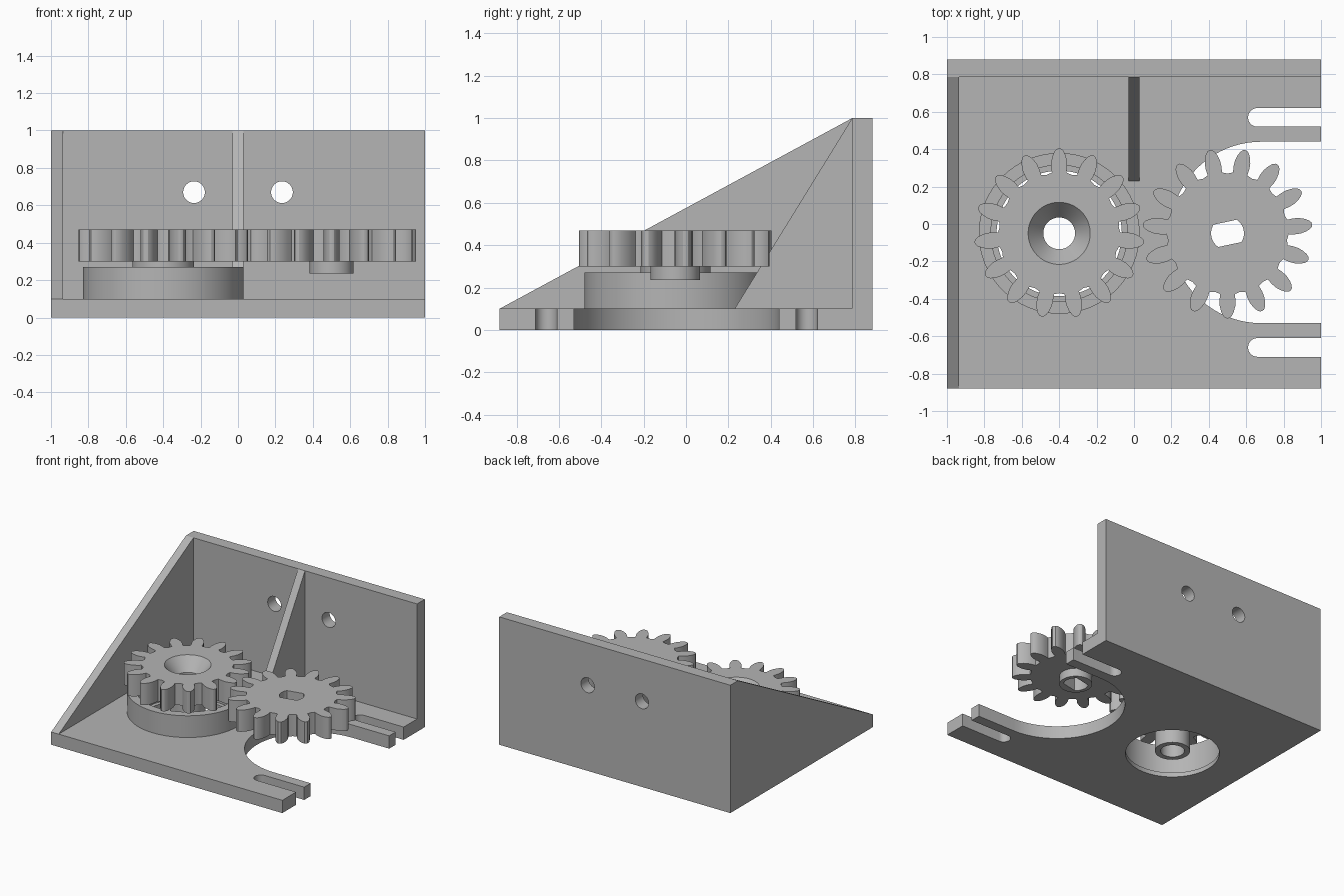
import bpy, bmesh
from math import sin, cos, pi, radians, tau
from mathutils import Matrix

cube = bpy.data.objects.get("Cube")
if cube:
    bpy.data.objects.remove(cube, do_unlink=True)

grey = bpy.data.materials.new("plain grey")
grey.use_nodes = True
tone = (0.46, 0.46, 0.46, 1)
grey.diffuse_color = tone
grey.node_tree.nodes["Principled BSDF"].inputs["Base Color"].default_value = tone


def finish(name, bm):
    bmesh.ops.recalc_face_normals(bm, faces=bm.faces)
    mesh = bpy.data.meshes.new(name)
    bm.to_mesh(mesh)
    bm.free()
    mesh.materials.append(grey)
    obj = bpy.data.objects.new(name, mesh)
    bpy.context.collection.objects.link(obj)
    return obj


def prism(name, outline, low, high, axis="z"):
    """Extrude a 2D outline along an axis."""
    place = {"z": lambda a, b, c: (a, b, c),
             "y": lambda a, b, c: (a, c, b),
             "x": lambda a, b, c: (c, a, b)}[axis]
    bm = bmesh.new()
    face = bm.faces.new([bm.verts.new(place(a, b, low)) for a, b in outline])
    top = bmesh.ops.extrude_face_region(bm, geom=[face], use_keep_orig=True)
    start, end = place(0, 0, low), place(0, 0, high)
    shift = [e - s for s, e in zip(start, end)]
    bmesh.ops.translate(bm, vec=shift,
                        verts=[v for v in top["geom"] if isinstance(v, bmesh.types.BMVert)])
    return finish(name, bm)


def lathe(name, profile, centre):
    """Turn a closed (radius, z) profile about a vertical axis."""
    bm = bmesh.new()
    verts = [bm.verts.new((r, 0, z)) for r, z in profile]
    edges = [bm.edges.new((v, verts[i - 1])) for i, v in enumerate(verts)]
    bmesh.ops.spin(bm, geom=verts + edges, cent=(0, 0, 0), axis=(0, 0, 1),
                   angle=tau, steps=64, use_merge=False)
    bmesh.ops.remove_doubles(bm, verts=bm.verts, dist=0.0001)
    bmesh.ops.dissolve_degenerate(bm, edges=bm.edges, dist=0.0001)
    bmesh.ops.transform(bm, matrix=Matrix.Translation((*centre, 0)), verts=bm.verts)
    return finish(name, bm)


def arc(centre, r, start, end, steps):
    angles = [radians(start + (end - start) * i / steps) for i in range(steps + 1)]
    return [(centre[0] + r * cos(a), centre[1] + r * sin(a)) for a in angles]


def circle(centre, r):
    return arc(centre, r, 0, 360, 64)[:-1]


def cut(obj, cutter):
    mod = obj.modifiers.new("cut", "BOOLEAN")
    mod.operation = "DIFFERENCE"
    mod.solver = "EXACT"
    mod.object = cutter
    bpy.context.view_layer.objects.active = obj
    bpy.ops.object.modifier_apply(modifier=mod.name)


def gear_outline(centre, first_angle, teeth=15):
    flank = [(0.327, 0.039), (0.36, 0.043), (0.39, 0.042), (0.42, 0.034),
             (0.44, 0.024), (0.452, 0.012)]
    points = []
    for t in range(teeth):
        mid = radians(first_angle) + tau * t / teeth
        tooth = [(r, -w / r) for r, w in flank] + [(0.455, 0)]
        tooth += [(r, w / r) for r, w in reversed(flank)]
        tooth.append((0.32, pi / teeth))
        points += [(centre[0] + r * cos(mid + a), centre[1] + r * sin(mid + a))
                   for r, a in tooth]
    return points


W, D, IN, BACK, T = 1.0, 0.88, -0.935, 0.785, 0.1
bearing_at, motor_at = (-0.4, -0.05), (0.5, -0.05)
cutters = []

# Base plate with motor cutout and two open slots
outline = [(IN, -D), (W, -D), (W, -0.71)]
outline += arc((0.66, -0.66), 0.05, 270, 90, 16)
outline += [(W, -0.61), (W, -0.53)]
outline += arc((0.68, -0.045), 0.485, 270, 90, 40)
outline += [(W, 0.44), (W, 0.52)]
outline += arc((0.66, 0.57), 0.05, 270, 90, 16)
outline += [(W, 0.62), (W, BACK), (IN, BACK)]
base = prism("base_plate", outline, 0, T)

# Back wall with two mounting holes
wall = prism("back_wall", [(-W, 0), (W, 0), (W, 1), (-W, 1)], BACK, D, "y")
for side in (-1, 1):
    hole = prism("hole_cutter", circle((side * 0.235, 0.67), 0.058), 0.6, 1, "y")
    cutters.append(hole)
    cut(wall, hole)

# Side gusset and middle rib
prism("side_gusset", [(-D, 0), (BACK, 0), (BACK, 1), (-D, T)], -W, IN, "x")
prism("middle_rib", [(0.23, T), (BACK, T), (BACK, 1)], -0.03, 0.03, "x")

# Bearing housing: stepped pocket through the ring and the base
ring = prism("bearing_ring", circle(bearing_at, 0.43), T, 0.27)
pocket = lathe("pocket_cutter", [(0, -0.1), (0.335, -0.1), (0.335, 0.035),
                                 (0.365, 0.035), (0.365, 0.4), (0, 0.4)], bearing_at)
cutters.append(pocket)
cut(base, pocket)
cut(ring, pocket)

# Driven gear with countersunk bore and stepped hub
driven = prism("driven_gear", gear_outline(bearing_at, 90), 0.3, 0.47)
bore = lathe("bore_cutter", [(0, 0.2), (0.085, 0.2), (0.085, 0.37), (0.166, 0.47),
                             (0.166, 0.6), (0, 0.6)], bearing_at)
cutters.append(bore)
cut(driven, bore)
lathe("driven_gear_hub", [(0.085, 0.02), (0.125, 0.02), (0.125, 0.265),
                          (0.165, 0.265), (0.165, 0.3), (0.085, 0.3)], bearing_at)

# Drive gear and hub with a flat-sided shaft hole
drive = prism("drive_gear", gear_outline(motor_at, 6), 0.3, 0.47)
hub = prism("drive_gear_hub", circle(motor_at, 0.117), 0.235, 0.3)
shaft = prism("shaft_cutter", arc(motor_at, 0.088, -32, 56, 12)
              + arc(motor_at, 0.088, 148, 236, 12), 0.1, 0.6)
cutters.append(shaft)
cut(drive, shaft)
cut(hub, shaft)

for c in cutters:
    bpy.data.objects.remove(c, do_unlink=True)

# Smooth round walls, keep edges sharp
bpy.ops.object.select_all(action="DESELECT")
for obj in bpy.context.scene.objects:
    if obj.type == "MESH":
        obj.select_set(True)
        bpy.context.view_layer.objects.active = obj
bpy.ops.object.shade_smooth_by_angle(angle=radians(30))
